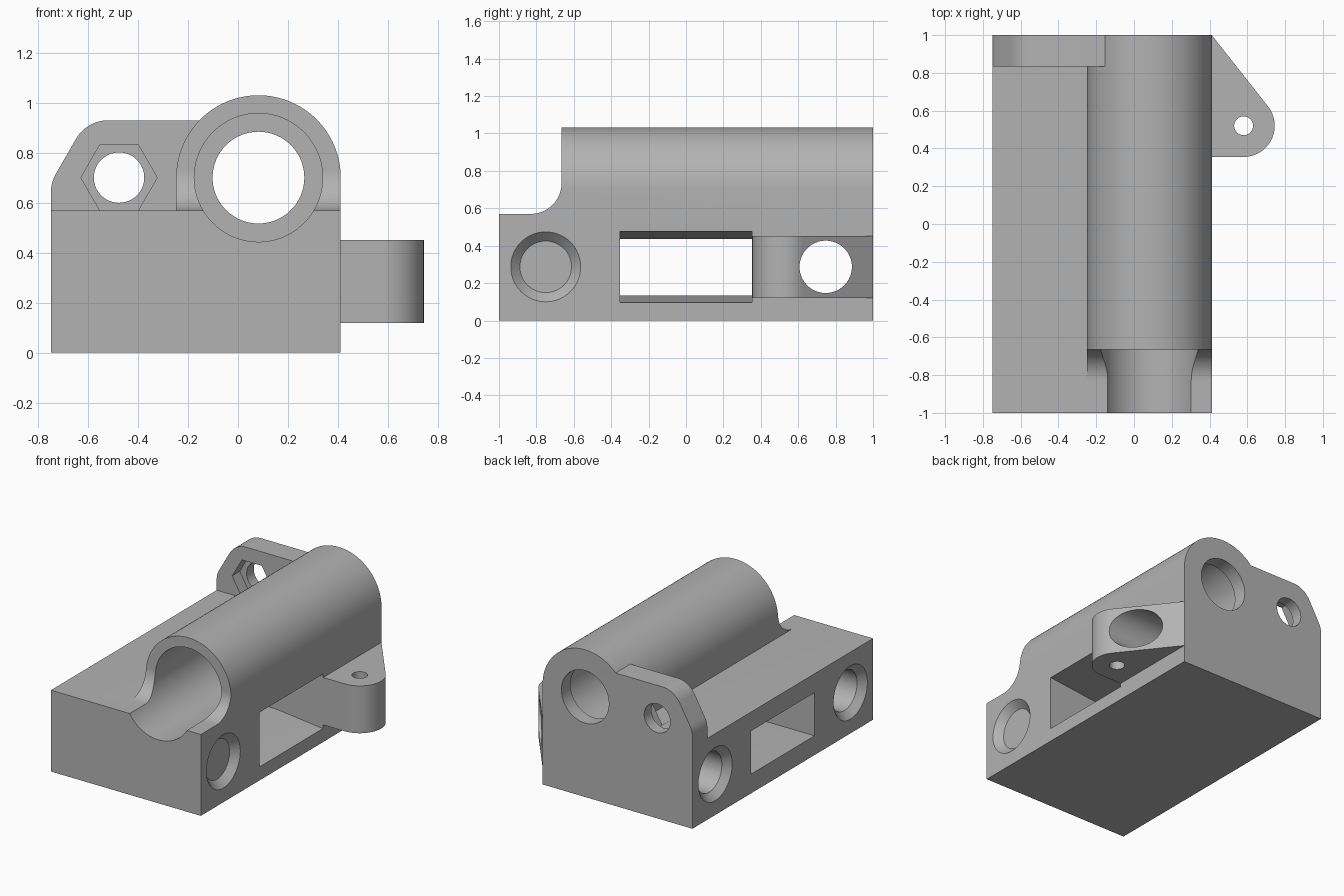
import bpy, bmesh, math
from mathutils import Vector

cube = bpy.data.objects.get("Cube")
if cube:
    bpy.data.objects.remove(cube, do_unlink=True)

grey = bpy.data.materials.new("plain grey")
grey.use_nodes = True
grey.diffuse_color = (0.45, 0.45, 0.45, 1)
grey.node_tree.nodes["Principled BSDF"].inputs["Base Color"].default_value = (0.45, 0.45, 0.45, 1)

AXES = {"x": lambda a, b, t: (t, a, b),   # profile in y, z
        "y": lambda a, b, t: (a, t, b),   # profile in x, z
        "z": lambda a, b, t: (a, b, t)}   # profile in x, y


def arc(cx, cy, r, start, end, n=24):
    angles = [math.radians(start + (end - start) * i / n) for i in range(n + 1)]
    return [(cx + r * math.cos(a), cy + r * math.sin(a)) for a in angles]


def circle(cx, cy, r, n=64):
    return arc(cx, cy, r, 0, 360, n)[:-1]


def loft(name, axis, first, lo, second, hi):
    """Solid between two matching profiles."""
    bm = bmesh.new()
    rings = [[bm.verts.new(AXES[axis](a, b, t)) for a, b in pts]
             for pts, t in ((first, lo), (second, hi))]
    n = len(first)
    bm.faces.new(rings[0])
    bm.faces.new(rings[1])
    for i in range(n):
        j = (i + 1) % n
        bm.faces.new((rings[0][i], rings[0][j], rings[1][j], rings[1][i]))
    bmesh.ops.recalc_face_normals(bm, faces=bm.faces)
    mesh = bpy.data.meshes.new(name)
    bm.to_mesh(mesh)
    bm.free()
    mesh.materials.append(grey)
    obj = bpy.data.objects.new(name, mesh)
    bpy.context.collection.objects.link(obj)
    return obj


def prism(name, axis, pts, lo, hi):
    return loft(name, axis, pts, lo, pts, hi)


def combine(target, tool, operation):
    mod = target.modifiers.new(tool.name, "BOOLEAN")
    mod.operation, mod.object, mod.solver = operation, tool, "EXACT"
    bpy.context.view_layer.objects.active = target
    bpy.ops.object.modifier_apply(modifier=mod.name)
    bpy.data.objects.remove(tool, do_unlink=True)


def box(a0, a1, b0, b1):
    return [(a0, b0), (a1, b0), (a1, b1), (a0, b1)]


LEFT, RIGHT, TOP = -0.75, 0.412, 0.57
BORE = (0.082, 0.702)
NUT = (-0.477, 0.702)

# base block
body = prism("bearing_block", "y", box(LEFT, RIGHT, 0, TOP), -1, 1)

# round-topped housing with a concave sweep at its front
housing = prism("housing", "y",
                [(BORE[0] - 0.33, 0.2), (RIGHT, 0.2)] + arc(*BORE, 0.33, 0, 180, 64), -0.83, 1)
sweep = [(-1.2, TOP)] + arc(-0.83, TOP + 0.165, 0.165, -90, 0) + [(-0.665, 1.3), (-1.2, 1.3)]
combine(housing, prism("sweep_cutter", "x", sweep, -1, 1), "DIFFERENCE")
combine(body, housing, "UNION")

# rear ear
ear = [(LEFT, 0.3), (0.08, 0.3), (0.08, 0.932)]
ear += arc(-0.52, 0.782, 0.15, 90, 150) + arc(-0.60, 0.643, 0.15, 150, 180)
combine(body, prism("rear_ear", "y", ear, 0.835, 1), "UNION")

# side lug
lug = [(0.3, 0.355)] + arc(0.58, 0.52, 0.165, -90, 38) + [(RIGHT, 1), (0.3, 1)]
combine(body, prism("side_lug", "z", lug, 0.12, 0.452), "UNION")

# long bore, rear shoulder hole, nut pocket, bolt hole and pin hole
cutters = [
    prism("bore", "y", circle(*BORE, 0.2575, 96), -1.2, 0.9),
    prism("rear_hole", "y", circle(*BORE, 0.184), 0.8, 1.2),
    prism("nut_pocket", "y", circle(*NUT, 0.153, 6), 0.7, 0.92),
    prism("bolt_hole", "y", circle(*NUT, 0.101), 0.7, 1.2),
    prism("pin_hole", "z", circle(0.58, 0.52, 0.05, 32), -0.1, 0.6),
]

# cross holes with countersunk mouths
def countersink(y, face, side):
    return loft("countersink", "x", circle(y, 0.287, 0.197), face + side * 0.01,
                circle(y, 0.287, 0.138), face - side * 0.049)

for y in (-0.75, 0.747):
    cutters.append(prism("cross_hole", "x", circle(y, 0.287, 0.14), -1, 1))
    cutters.append(countersink(y, LEFT, -1))
cutters.append(countersink(-0.75, RIGHT, 1))

# slot through the block, widening toward one side
cutters.append(prism("slot", "x", box(-0.352, 0.352, 0.135, 0.437), -1, 0.42))
cutters.append(loft("slot_flare", "x", box(-0.352, 0.352, 0.135, 0.437), 0.05,
                    box(-0.352, 0.352, 0.095, 0.477), RIGHT + 0.002))

for cutter in cutters:
    combine(body, cutter, "DIFFERENCE")

bpy.ops.object.select_all(action="DESELECT")
body.select_set(True)
bpy.context.view_layer.objects.active = body
bpy.ops.object.shade_smooth_by_angle(angle=math.radians(30))
